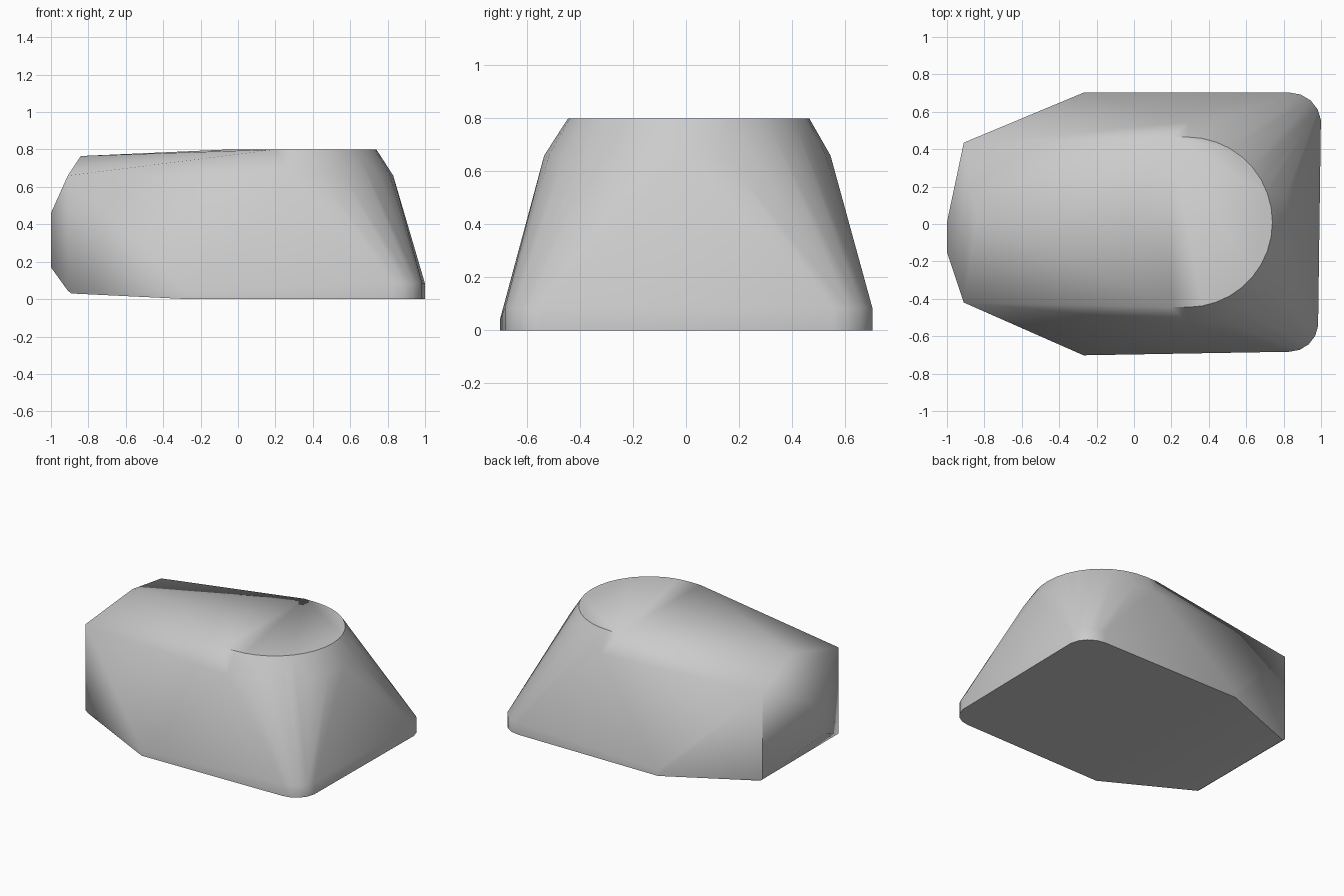
import bpy, bmesh
from math import sin, cos, pi, radians

cube = bpy.data.objects.get("Cube")
if cube:
    bpy.data.objects.remove(cube, do_unlink=True)

grey = bpy.data.materials.new("light grey")
grey.use_nodes = True
colour = (0.6, 0.6, 0.6, 1)
grey.diffuse_color = colour
grey.node_tree.nodes["Principled BSDF"].inputs["Base Color"].default_value = colour


def arc(cx, cy, rx, ry, z, start, end, steps):
    """Points along an elliptical arc at a fixed height."""
    angles = [start + (end - start) * i / steps for i in range(steps + 1)]
    return [(cx + rx * cos(a), cy + ry * sin(a), z) for a in angles]


points = []

# Rounded end of the flat top, and the shoulder just below it
points += arc(0.285, 0.01, 0.455, 0.455, 0.8, -pi / 2, pi / 2, 18)
points += arc(0.29, 0.005, 0.54, 0.54, 0.66, -pi / 2, pi / 2, 12)
points += [(0.2, -0.445, 0.8), (0.2, 0.465, 0.8), (-0.05, 0.01, 0.8)]

# Foot with rounded corners, a short upright band above the ground
for z in (0, 0.085):
    points += arc(0.83, 0.54, 0.17, 0.163, z, 0.1, pi / 2, 4)
    points += arc(0.83, -0.53, 0.155, 0.153, z, -pi / 2, -0.1, 4)
points += [(-0.27, side * 0.702, z) for side in (-1, 1) for z in (0, 0.04)]

# Tapered end: upright corners, roof peak and blunt nose
for y in (-0.42, 0.435):
    points += [(-0.91, y, 0.66), (-0.91, y, 0.045), (-0.89, y, 0.03)]
points.append((-0.84, 0.01, 0.765))
points += [(-1, y, z) for y in (-0.15, 0.01) for z in (0.17, 0.46)]

# Wrap everything in one convex shell
bm = bmesh.new()
for p in points:
    bm.verts.new(p)
bmesh.ops.remove_doubles(bm, verts=bm.verts, dist=0.001)
hull = bmesh.ops.convex_hull(bm, input=bm.verts, use_existing_faces=False)
loose = {v for v in hull["geom_interior"] + hull["geom_unused"]
         if isinstance(v, bmesh.types.BMVert)}
bmesh.ops.delete(bm, geom=[v for v in loose if not v.link_faces], context="VERTS")
bmesh.ops.dissolve_limit(bm, angle_limit=radians(0.5), verts=bm.verts, edges=bm.edges)
bmesh.ops.recalc_face_normals(bm, faces=bm.faces)

mesh = bpy.data.meshes.new("faceted_block")
bm.to_mesh(mesh)
bm.free()
mesh.materials.append(grey)
block = bpy.data.objects.new("faceted_block", mesh)
bpy.context.collection.objects.link(block)

# Smooth sides with crisp rims
bpy.ops.object.select_all(action="DESELECT")
block.select_set(True)
bpy.context.view_layer.objects.active = block
bpy.ops.object.shade_smooth_by_angle(angle=radians(50))
